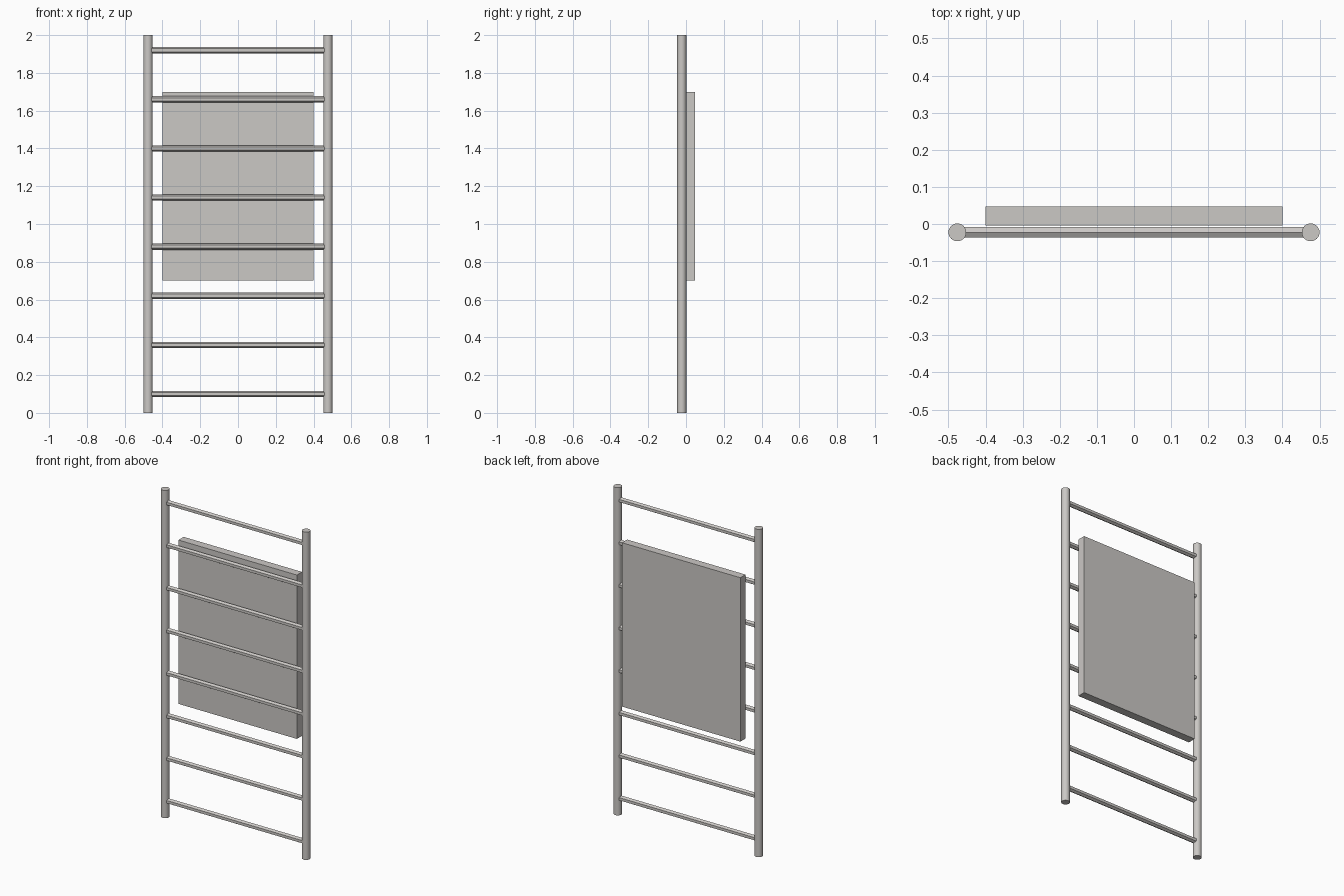
import bpy
import math

cube = bpy.data.objects.get("Cube")
if cube:
    bpy.data.objects.remove(cube, do_unlink=True)

# Single warm grey for the whole model
COLOR = (0.60, 0.58, 0.56, 1)
grey = bpy.data.materials.new("warm_grey")
grey.use_nodes = True
grey.diffuse_color = COLOR
grey.node_tree.nodes["Principled BSDF"].inputs["Base Color"].default_value = COLOR

RAIL_Y = -0.0225


def finish(name):
    obj = bpy.context.object
    obj.name = name
    obj.data.materials.append(grey)
    return obj


# Round upright posts
for side, name in ((1, "left_post"), (-1, "right_post")):
    bpy.ops.mesh.primitive_cylinder_add(
        vertices=24, radius=0.024, depth=2, location=(side * 0.476, RAIL_Y, 1))
    finish(name)
    bpy.ops.object.shade_smooth_by_angle(angle=math.radians(30))

# Six-sided rungs with an edge on top
for i in range(8):
    bpy.ops.mesh.primitive_cylinder_add(
        vertices=6, radius=0.0165, depth=0.924,
        location=(0, RAIL_Y, 0.1 + 0.26 * i),
        rotation=(math.pi / 2, 0, math.pi / 2))
    finish(f"rung_{i + 1}")

# Flat panel behind the rungs
bpy.ops.mesh.primitive_cube_add(size=1, location=(0, 0.0215, 1.2))
panel = finish("back_panel")
panel.scale = (0.8, 0.05, 1)
bpy.ops.object.transform_apply(location=False, rotation=False, scale=True)
